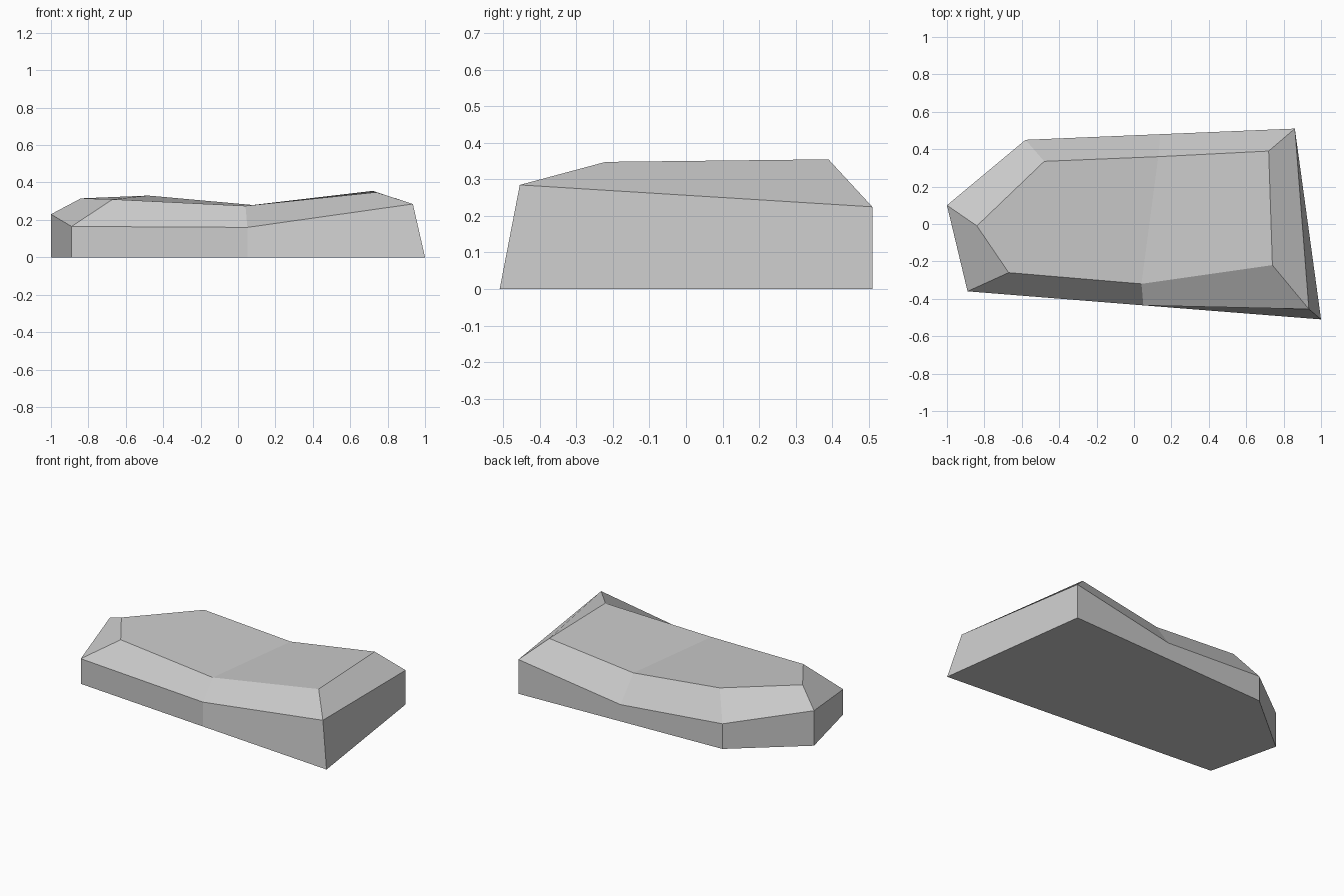
import bpy
import bmesh

cube = bpy.data.objects.get("Cube")
if cube:
    bpy.data.objects.remove(cube, do_unlink=True)

# Stone colour
stone = bpy.data.materials.new("stone_grey")
stone.use_nodes = True
stone.diffuse_color = (0.6, 0.6, 0.6, 1)
stone.node_tree.nodes["Principled BSDF"].inputs["Base Color"].default_value = (0.6, 0.6, 0.6, 1)

# Outlines run counter-clockwise from the pointed end
base = [(-1, .1), (-.89, -.36), (.05, -.435), (1, -.51), (.86, .51), (.14, .48), (-.58, .45)]
shoulder = [(-1, .1, .23), (-.89, -.36, .165), (.05, -.435, .16), (.935, -.455, .285),
            (.86, .51, .225), (.14, .48, .11), (-.58, .45, .165)]
crown = [(-.84, -.01, .315), (-.67, -.26, .31), (.04, -.32, .275), (.74, -.22, .348),
         (.72, .39, .355), (.13, .36, .275), (-.48, .335, .33)]

bm = bmesh.new()
rings = [[bm.verts.new(p) for p in ring]
         for ring in ([(x, y, 0) for x, y in base], shoulder, crown)]

# Flat underside, upright sides and bevelled shoulder
bm.faces.new(rings[0][::-1])
for low, high in zip(rings, rings[1:]):
    for i in range(len(low)):
        j = (i + 1) % len(low)
        bm.faces.new((low[i], low[j], high[j], high[i]))

# Top, creased across the dip in the middle
top = rings[2]
bm.faces.new((top[0], top[1], top[2], top[5], top[6]))
bm.faces.new(top[2:6])
bm.normal_update()

mesh = bpy.data.meshes.new("flat_rock")
bm.to_mesh(mesh)
bm.free()
mesh.materials.append(stone)
rock = bpy.data.objects.new("flat_rock", mesh)
bpy.context.collection.objects.link(rock)
